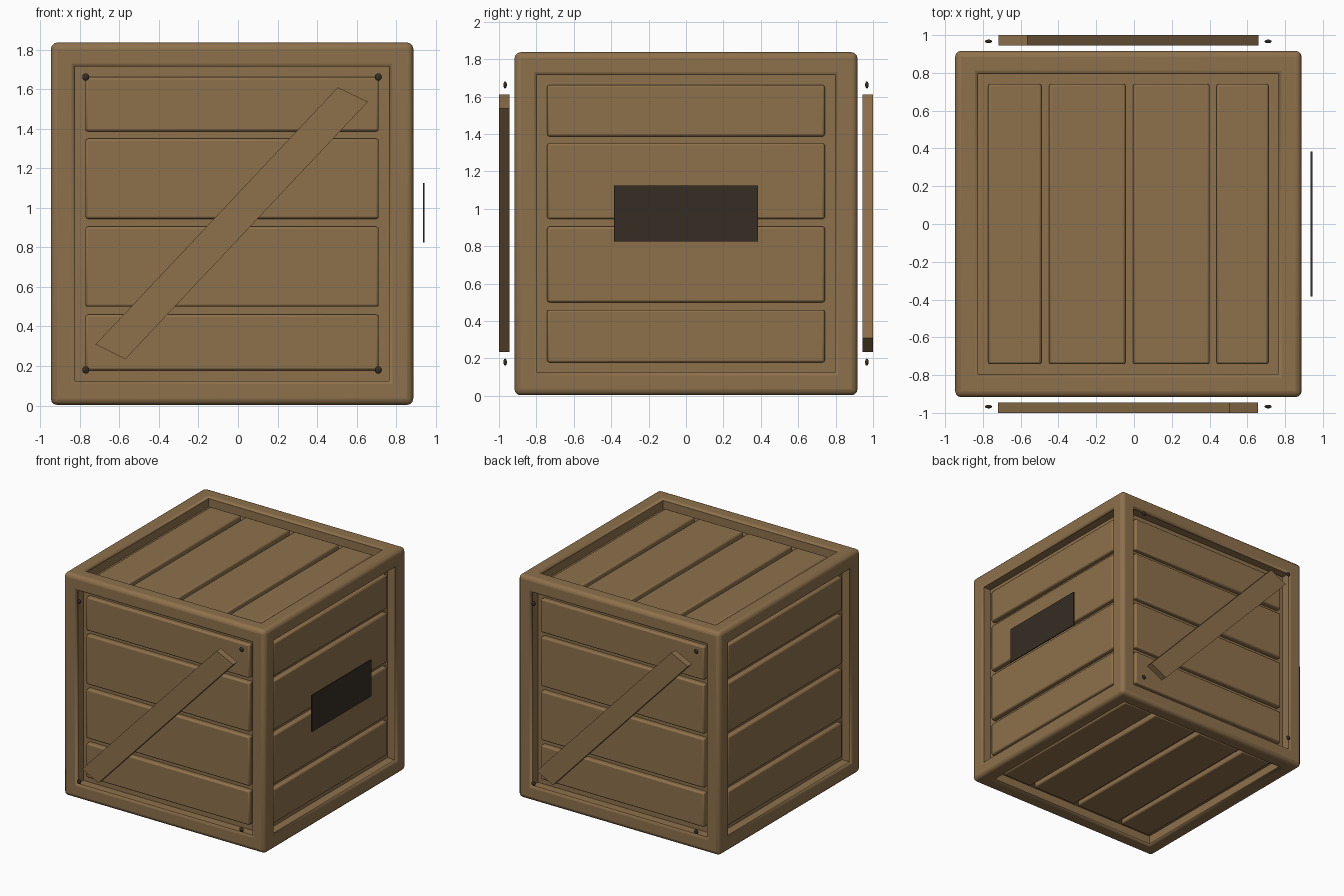
import bpy, bmesh
from math import pi
from mathutils import Matrix, Vector

cube = bpy.data.objects.get("Cube")
if cube:
    bpy.data.objects.remove(cube, do_unlink=True)

CENTRE = Vector((-0.03, 0, 0.92))
HALF = 0.917
OPENING = 0.745
RECESS = 0.085


def material(name, rgb):
    m = bpy.data.materials.new(name)
    m.use_nodes = True
    m.diffuse_color = (*rgb, 1)
    m.node_tree.nodes["Principled BSDF"].inputs["Base Color"].default_value = (*rgb, 1)
    return m


WOOD = material("brown wood", (0.27, 0.165, 0.072))
IRON = material("dark iron", (0.036, 0.026, 0.018))


def finish(name, bm, mat, all_smooth=False):
    """Store the mesh; bevels are smooth and flat boards stay flat."""
    bmesh.ops.recalc_face_normals(bm, faces=bm.faces)
    bm.normal_update()
    for f in bm.faces:
        f.smooth = all_smooth or max(abs(c) for c in f.normal) < 0.999
    me = bpy.data.meshes.new(name)
    bm.to_mesh(me)
    bm.free()
    me.materials.append(mat)
    ob = bpy.data.objects.new(name, me)
    bpy.context.collection.objects.link(ob)
    return ob


def box(name, lo, hi, mat, place=Matrix(), bevel=0):
    bm = bmesh.new()
    lo, hi = Vector(lo), Vector(hi)
    bmesh.ops.create_cube(bm, size=1)
    for v in bm.verts:
        v.co = (lo + hi) / 2 + v.co * (hi - lo)
    if bevel:
        bmesh.ops.bevel(bm, geom=bm.edges[:], offset=bevel, segments=2,
                        profile=0.5, affect='EDGES')
    bm.transform(place)
    return finish(name, bm, mat)


# Crate frame: a cube with a sunken opening on each face
bm = bmesh.new()
bmesh.ops.create_cube(bm, size=2 * HALF)
outer = bm.edges[:]
faces = bm.faces[:]
bmesh.ops.inset_individual(bm, faces=faces, thickness=HALF - OPENING)
rims = list({e for f in faces for e in f.edges})
bmesh.ops.inset_individual(bm, faces=faces, thickness=0.0001, depth=-RECESS)
bmesh.ops.bevel(bm, geom=outer, offset=0.032, segments=3, profile=0.5, affect='EDGES')
rims = [e for e in rims if e.is_valid]
bmesh.ops.bevel(bm, geom=rims, offset=0.016, segments=2, profile=0.5, affect='EDGES')
bm.transform(Matrix.Translation(CENTRE))
finish("crate_frame", bm, WOOD)

# Four boards in every opening: along axis u, stacked along v, facing n
SIDES = {
    "front": ((1, 0, 0), (0, 0, 1), (0, -1, 0)),
    "back": ((-1, 0, 0), (0, 0, 1), (0, 1, 0)),
    "left": ((0, 1, 0), (0, 0, 1), (1, 0, 0)),
    "right": ((0, -1, 0), (0, 0, 1), (-1, 0, 0)),
    "top": ((0, 1, 0), (1, 0, 0), (0, 0, 1)),
    "bottom": ((0, 1, 0), (1, 0, 0), (0, 0, -1)),
}
ROWS = [(-0.742, -0.46), (-0.42, -0.015), (0.025, 0.43), (0.467, 0.742)]
for side, axes in SIDES.items():
    place = Matrix.Translation(CENTRE) @ Matrix(axes).transposed().to_4x4()
    for i, (v0, v1) in enumerate(ROWS):
        box(f"{side}_board_{i + 1}", (-0.742, v0, HALF - RECESS - 0.02),
            (0.742, v1, HALF - 0.045), WOOD, place, bevel=0.012)

# Diagonal brace and nails, the same on front and back by a half turn
BRACE = [(-0.69, 0.31), (0.535, 1.61), (0.687, 1.537), (-0.54, 0.235)]
for side, turn in (("front", 0), ("back", pi)):
    place = Matrix.Translation((CENTRE.x, 0, 0)) @ Matrix.Rotation(turn, 4, 'Z')
    bm = bmesh.new()
    base = bm.faces.new([bm.verts.new((x, -1, z)) for x, z in BRACE])
    ext = bmesh.ops.extrude_face_region(bm, geom=[base])["geom"]
    bmesh.ops.translate(bm, vec=(0, 0.055, 0),
                        verts=[g for g in ext if isinstance(g, bmesh.types.BMVert)])
    bm.transform(place)
    ob = finish(f"{side}_brace", bm, WOOD)
    for p in ob.data.polygons:
        p.use_smooth = False
    for x in (-0.74, 0.74):
        for z in (0.18, 1.662):
            bm = bmesh.new()
            bmesh.ops.create_uvsphere(bm, u_segments=10, v_segments=6, radius=0.019)
            bm.transform(place @ Matrix.Translation((x, -0.967, z))
                         @ Matrix.Diagonal((1, 0.5, 1, 1)))
            level = "lower" if z < 1 else "upper"
            finish(f"{side}_{level}_nail", bm, IRON, all_smooth=True)

# Thin blank plate standing off the left side
box("side_plate", (0.935, -0.385, 0.825), (0.944, 0.385, 1.125), IRON)
